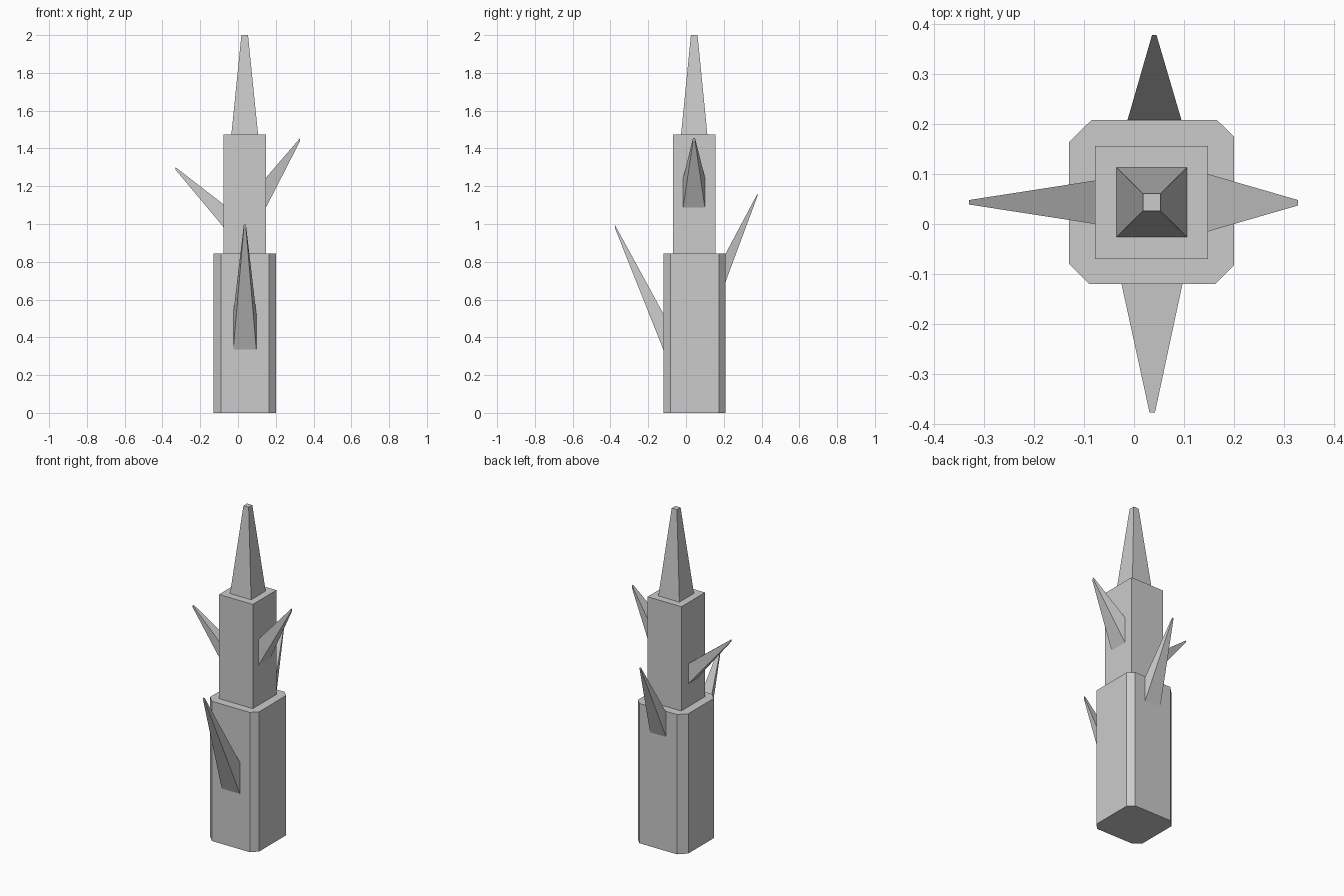
import bpy
from mathutils import Vector

if "Cube" in bpy.data.objects:
    bpy.data.objects.remove(bpy.data.objects["Cube"])


def loft(name, lower, upper):
    """Closed solid between two matching rings of points."""
    n = len(lower)
    faces = [tuple(range(n))[::-1], tuple(range(n, 2 * n))]
    faces += [(i, (i + 1) % n, n + (i + 1) % n, n + i) for i in range(n)]
    mesh = bpy.data.meshes.new(name)
    mesh.from_pydata([tuple(p) for p in lower + upper], [], faces)
    obj = bpy.data.objects.new(name, mesh)
    bpy.context.collection.objects.link(obj)
    # consistent outward normals
    bpy.context.view_layer.objects.active = obj
    obj.select_set(True)
    bpy.ops.object.mode_set(mode='EDIT')
    bpy.ops.mesh.select_all(action='SELECT')
    bpy.ops.mesh.normals_make_consistent(inside=False)
    bpy.ops.object.mode_set(mode='OBJECT')
    obj.select_set(False)
    return obj


def rect(x0, x1, y0, y1, z):
    return [(x0, y0, z), (x1, y0, z), (x1, y1, z), (x0, y1, z)]


def spike(name, axis, wall, tip, side, tip_side, z, tip_z):
    """Tapered thorn growing out of a wall along x (axis 0) or y (axis 1)."""
    def ring(d, s, h):
        pts = [(s[0], h[0]), (s[1], h[0]), (s[1], h[1]), (s[0], h[1])]
        return [Vector((d, a, b) if axis == 0 else (a, d, b)) for a, b in pts]
    root, end = ring(wall, side, z), ring(tip, tip_side, tip_z)
    # continue the taper a little way into the trunk
    root = [r + (r - e) * 0.08 for r, e in zip(root, end)]
    loft(name, root, end)


# lower trunk with uneven chamfered corners
outline = [(-0.09, -0.12), (0.163, -0.12), (0.20, -0.083), (0.20, 0.175),
           (0.166, 0.208), (-0.085, 0.208), (-0.13, 0.164), (-0.13, -0.08)]
loft("lower_trunk", [(x, y, 0) for x, y in outline],
     [(x, y, 0.845) for x, y in outline])

# square upper trunk and tapered top
loft("upper_trunk", rect(-0.078, 0.148, -0.07, 0.156, 0.845),
     rect(-0.078, 0.148, -0.07, 0.156, 1.475))
loft("top_point", rect(-0.035, 0.106, -0.026, 0.113, 1.475),
     rect(0.018, 0.053, 0.026, 0.061, 2.0))

# side thorns
spike("front_thorn", 1, -0.12, -0.377, (-0.025, 0.097), (0.031, 0.042),
      (0.335, 0.525), (0.98, 0.997))
spike("back_thorn", 1, 0.208, 0.378, (-0.013, 0.095), (0.036, 0.045),
      (0.69, 0.84), (1.147, 1.16))
spike("left_thorn", 0, -0.078, -0.33, (0.0, 0.087), (0.039, 0.048),
      (0.985, 1.105), (1.287, 1.30))
spike("right_thorn", 0, 0.148, 0.328, (-0.015, 0.10), (0.037, 0.048),
      (1.087, 1.245), (1.438, 1.454))
